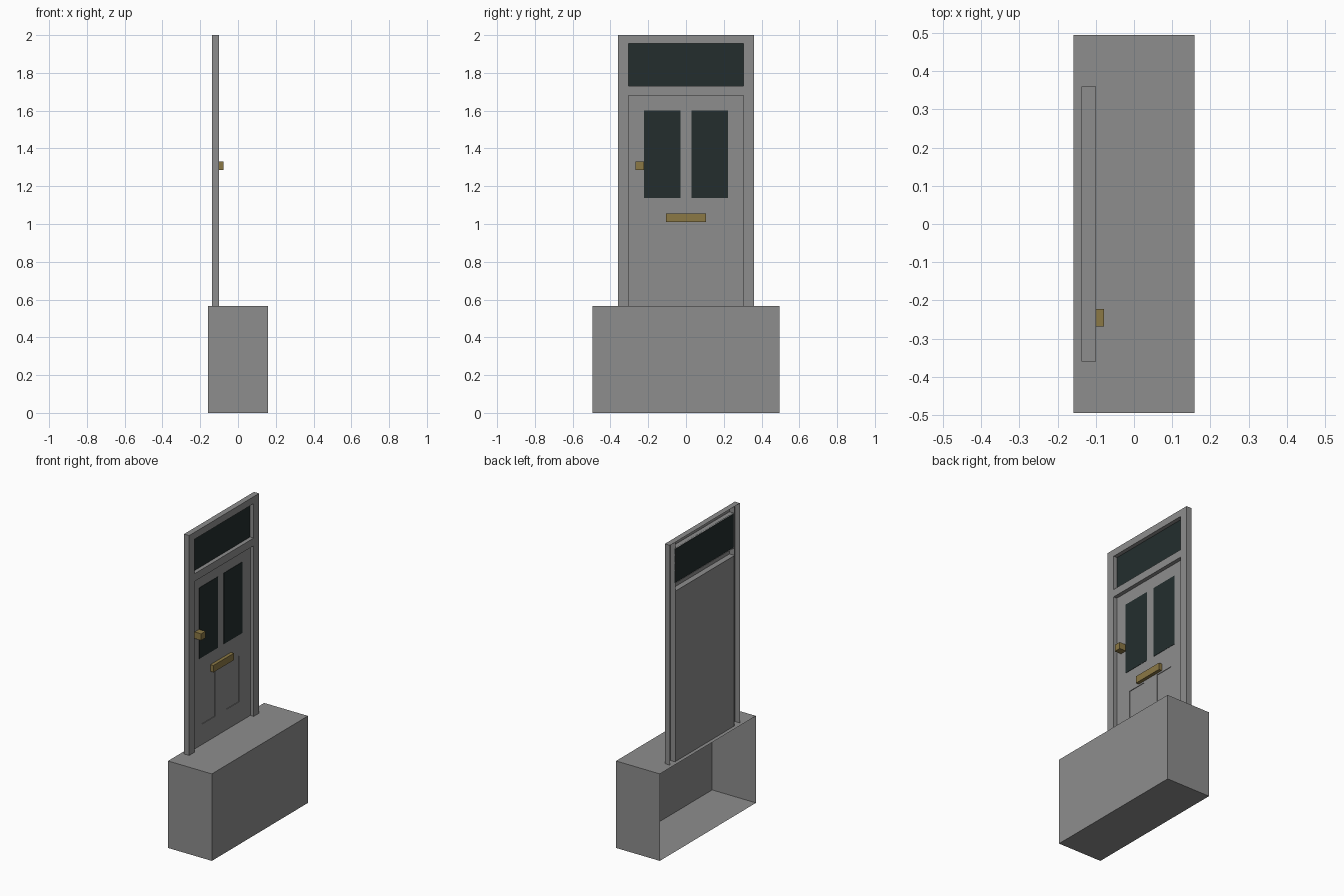
import bpy
import bmesh
from mathutils import Vector

if "Cube" in bpy.data.objects:
    bpy.data.objects.remove(bpy.data.objects["Cube"], do_unlink=True)


def make_material(name, rgb):
    mat = bpy.data.materials.new(name)
    mat.use_nodes = True
    colour = (*rgb, 1.0)
    mat.diffuse_color = colour
    mat.node_tree.nodes["Principled BSDF"].inputs["Base Color"].default_value = colour
    return mat


GREY = make_material("grey paint", (0.27, 0.27, 0.27))
GLASS = make_material("dark glass", (0.017, 0.027, 0.027))
BRASS = make_material("brass", (0.26, 0.19, 0.06))


def box(name, x, y, z, mat, open_back=False):
    """Box from (low, high) ranges; open_back drops the -x face."""
    bm = bmesh.new()
    bmesh.ops.create_cube(bm, size=1)
    low, high = Vector((x[0], y[0], z[0])), Vector((x[1], y[1], z[1]))
    for v in bm.verts:
        v.co = (low + high) / 2 + v.co * (high - low)
    if open_back:
        back = [f for f in bm.faces if f.normal.x < -0.9]
        bmesh.ops.delete(bm, geom=back, context="FACES")
    mesh = bpy.data.meshes.new(name)
    bm.to_mesh(mesh)
    bm.free()
    mesh.materials.append(mat)
    obj = bpy.data.objects.new(name, mesh)
    bpy.context.collection.objects.link(obj)
    return obj


def mirrored(low, high):
    """The y range on each side of the centre line."""
    return (("right", (-high, -low)), ("left", (low, high)))


STEP_TOP = 0.567
FRAME = (-0.137, -0.10)
OPENING = 0.305
DOOR_FRONT = -0.125

# Hollow step block, open at the back
box("step_block", (-0.158, 0.158), (-0.495, 0.495), (0, STEP_TOP), GREY, True)

# Open-backed frame: two posts, head and transom
for side, y in mirrored(OPENING, 0.36):
    box(f"{side}_post", FRAME, y, (STEP_TOP, 2), GREY, True)
for name, z in (("head_bar", (1.955, 2)), ("transom_bar", (1.68, 1.73))):
    box(name, FRAME, (-OPENING, OPENING), z, GREY, True)

# Door leaf with two shallow lower panels
door = box("door_leaf", (-0.134, DOOR_FRONT), (-OPENING, OPENING), (STEP_TOP, 1.68), GREY)
for side, y in mirrored(0.06, 0.19):
    cutter = box("panel_cutter", (DOOR_FRONT - 0.004, 0), y, (0.70, 1.0), GREY)
    cutter.hide_render = True
    cut = door.modifiers.new("panel", "BOOLEAN")
    cut.operation = "DIFFERENCE"
    cut.solver = "EXACT"
    cut.object = cutter
    bpy.context.view_layer.objects.active = door
    bpy.ops.object.modifier_apply(modifier=cut.name)
    bpy.data.objects.remove(cutter, do_unlink=True)

# Glazing
for side, y in mirrored(0.03, 0.222):
    box(f"{side}_door_pane", (DOOR_FRONT - 0.001, DOOR_FRONT + 0.002), y, (1.137, 1.60), GLASS)
box("fanlight_pane", (-0.13, -0.126), (-OPENING, OPENING), (1.73, 1.955), GLASS)

# Brass fittings
box("door_knob", (DOOR_FRONT, -0.078), (-0.268, -0.223), (1.287, 1.33), BRASS)
box("letter_slot", (DOOR_FRONT, -0.103), (-0.105, 0.105), (1.01, 1.055), BRASS)
